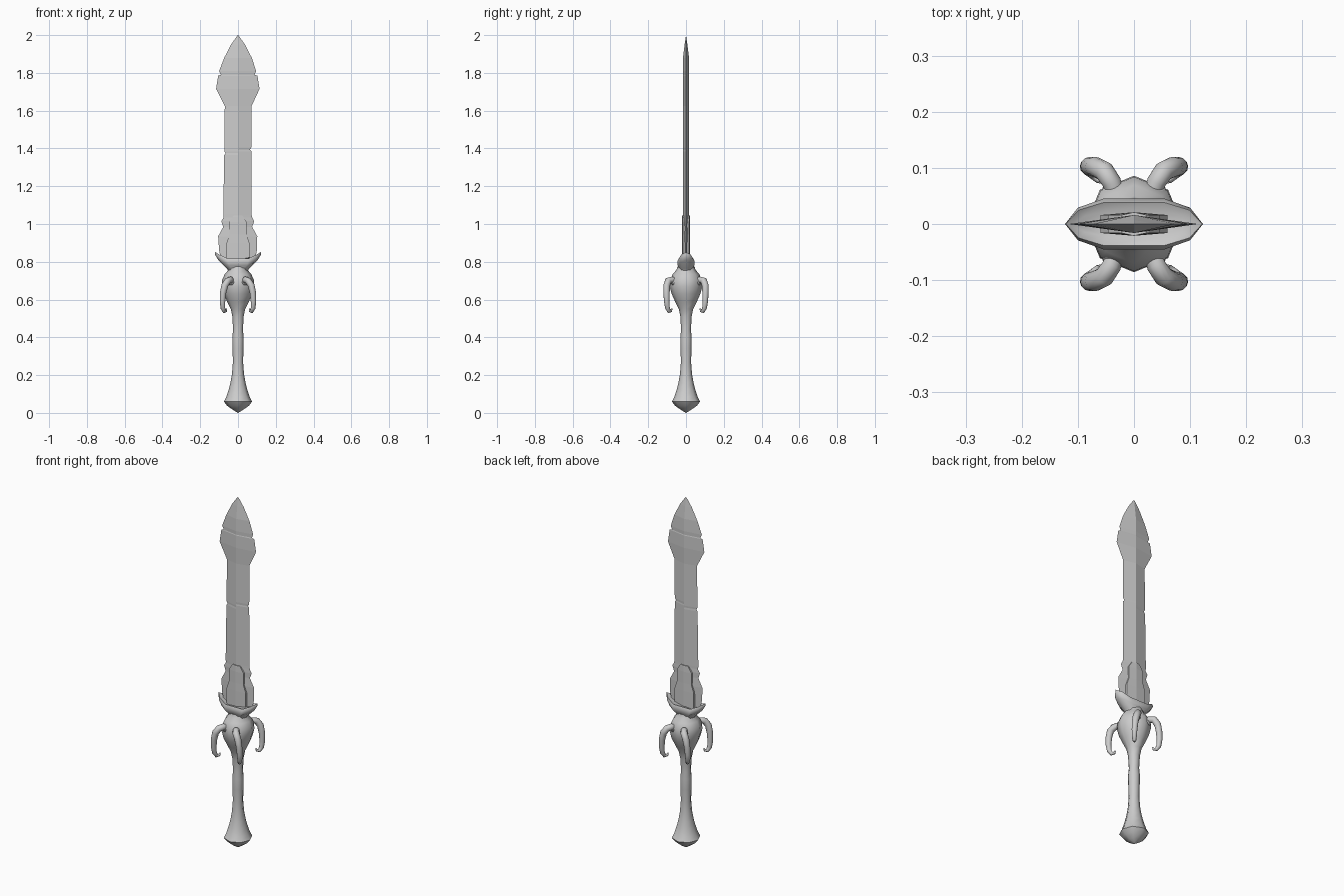
import bpy, bmesh, math
from mathutils import Vector

if "Cube" in bpy.data.objects:
    bpy.data.objects.remove(bpy.data.objects["Cube"])


def loft(name, rings, caps=True, smooth=None):
    """Skin a list of equally sized closed rings."""
    bm = bmesh.new()
    rows = [[bm.verts.new(p) for p in r] for r in rings]
    n = len(rows[0])
    for a, b in zip(rows, rows[1:]):
        for i in range(n):
            j = (i + 1) % n
            bm.faces.new((a[i], a[j], b[j], b[i]))
    if caps:
        bm.faces.new(rows[0][::-1])
        bm.faces.new(rows[-1])
    bmesh.ops.remove_doubles(bm, verts=bm.verts, dist=1e-5)
    bmesh.ops.recalc_face_normals(bm, faces=bm.faces)
    me = bpy.data.meshes.new(name)
    bm.to_mesh(me)
    bm.free()
    ob = bpy.data.objects.new(name, me)
    bpy.context.collection.objects.link(ob)
    if smooth:
        bpy.ops.object.select_all(action='DESELECT')
        bpy.context.view_layer.objects.active = ob
        ob.select_set(True)
        bpy.ops.object.shade_smooth_by_angle(angle=math.radians(smooth))
    return ob


# Blade: diamond section, rows of (z, left half width, right half width)
blade = [(0.79, .085, .085), (0.86, .1, .1), (0.935, .105, .102), (0.985, .078, .075),
         (1.015, .088, .086), (1.035, .076, .075), (1.05, .078, .072), (1.365, .073, .071),
         (1.375, .065, .071), (1.385, .072, .071), (1.393, .072, .063), (1.405, .072, .071),
         (1.625, .07, .072), (1.715, .116, .114), (1.785, .105, .103), (1.79, .09, .088),
         (1.81, .1, .096), (1.88, .073, .073), (1.95, .037, .037), (1.998, .003, .003)]


def ridge(z):
    return 0.016 * min(1, (2.0 - z) / 0.11)


loft("blade", [[(-l, 0, z), (0, -ridge(z), z), (r, 0, z), (0, ridge(z), z)]
               for z, l, r in blade])

# Reinforcing panel over the blade base
panel = [(0.79, .06), (0.9, .06), (0.945, .045), (1.01, .046), (1.04, .027), (1.045, .022)]
loft("blade_base_panel", [[(-w, -.016, z), (0, -.021, z), (w, -.016, z),
                           (w, .016, z), (0, .021, z), (-w, .016, z)] for z, w in panel])

# Crescent guard: faceted oval rings rising toward both ends
quarter = [(.123, 0), (.1, .029), (.055, .045)]
oval = quarter + [(-x, y) for x, y in quarter[:0:-1]] + [(-.123, 0)]
oval += [(x, -y) for x, y in oval[-2:0:-1]]


def guard_ring(sx, sy, drop=0, flat=None):
    ring = []
    for x, y in oval:
        rim = 0.803 + 0.05 * (abs(x) * sx / .123) ** 1.6
        ring.append((x * sx, y * sy, flat if flat else rim - drop))
    return ring


loft("guard", [guard_ring(.38, .7, flat=.745), guard_ring(.48, .8, flat=.765),
               guard_ring(.84, .98, .033), guard_ring(1, 1, .013),
               guard_ring(.99, .85), guard_ring(.87, .5, .006)], smooth=50)

# Grip with pommel and bulb: eight-sided turned profile (radius, z)
profile = [(.001, .0), (.03, .018), (.058, .038), (.075, .06), (.062, .085), (.049, .125),
           (.04, .16), (.032, .205), (.027, .27), (.029, .34), (.03, .4), (.026, .44),
           (.03, .51), (.038, .55), (.058, .59), (.076, .63), (.086, .67), (.084, .705),
           (.07, .735), (.05, .758), (.046, .775)]
loft("grip", [[(r * math.cos(k * math.pi / 4), r * math.sin(k * math.pi / 4), z)
               for k in range(8)] for r, z in profile], smooth=50)

# Four curled horns with root collars
horn = [(.032, .05, .695, .016), (.04, .075, .705, .017), (.053, .094, .7, .018),
        (.07, .102, .675, .018), (.079, .103, .635, .0165), (.082, .102, .59, .0145),
        (.08, .098, .555, .0125), (.072, .089, .537, .01), (.063, .079, .54, .007),
        (.06, .075, .552, .003)]


def tube(name, points, sides=12):
    rings = []
    vs = [Vector(p[:3]) for p in points]
    for i, p in enumerate(points):
        t = (vs[min(i + 1, len(vs) - 1)] - vs[max(i - 1, 0)]).normalized()
        u = Vector((points[1][1], -points[1][0], 0))
        u = (u - t * u.dot(t)).normalized()
        v = t.cross(u)
        rings.append([vs[i] + p[3] * (u * math.cos(a) + v * math.sin(a))
                      for a in (k * math.tau / sides for k in range(sides))])
    return loft(name, rings, smooth=50)


for sx, ns in ((1, "right"), (-1, "left")):
    for sy, nd in ((1, "back"), (-1, "front")):
        tube(f"horn_{nd}_{ns}", [(x * sx, y * sy, z, r) for x, y, z, r in horn])
        collar = [(.03, .046, .694, .024), (.036, .064, .699, .024), (.038, .07, .702, .018)]
        tube(f"horn_collar_{nd}_{ns}", [(x * sx, y * sy, z, r) for x, y, z, r in collar])
